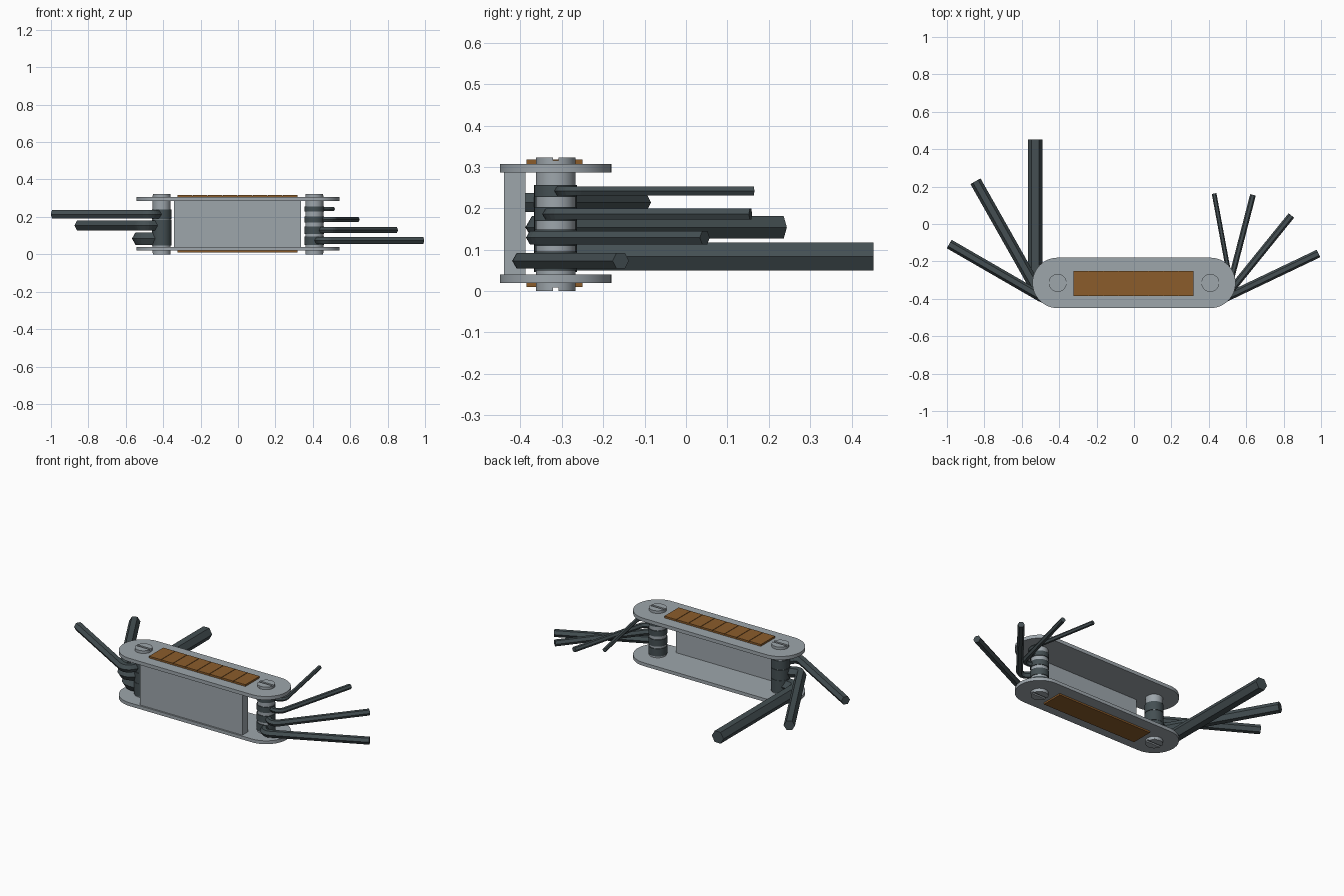
import bpy, bmesh, math
from mathutils import Vector

if "Cube" in bpy.data.objects:
    bpy.data.objects.remove(bpy.data.objects["Cube"])


def material(name, rgb):
    m = bpy.data.materials.new(name)
    m.diffuse_color = (*rgb, 1)
    m.use_nodes = True
    m.node_tree.nodes["Principled BSDF"].inputs["Base Color"].default_value = m.diffuse_color
    return m


STEEL = material("brushed_steel", (0.34, 0.38, 0.41))
DARK = material("dark_steel", (0.058, 0.078, 0.085))
WOOD = material("brown_inlay", (0.26, 0.108, 0.024))

CY = -0.315          # centre line of the handle
PIN_X = 0.408
PIN_R = 0.048


def finish(name, bm, mat, smooth=False):
    bmesh.ops.recalc_face_normals(bm, faces=bm.faces)
    me = bpy.data.meshes.new(name)
    bm.to_mesh(me)
    bm.free()
    ob = bpy.data.objects.new(name, me)
    bpy.context.collection.objects.link(ob)
    me.materials.append(mat)
    if smooth:
        bpy.ops.object.select_all(action='DESELECT')
        ob.select_set(True)
        bpy.context.view_layer.objects.active = ob
        bpy.ops.object.shade_smooth_by_angle(angle=math.radians(30))
    return ob


def add_prism(bm, outline, z0, z1):
    """Extrude a flat outline from z0 to z1."""
    low = [bm.verts.new((x, y, z0)) for x, y in outline]
    high = [bm.verts.new((x, y, z1)) for x, y in outline]
    bm.faces.new(low)
    bm.faces.new(high)
    n = len(low)
    for i in range(n):
        j = (i + 1) % n
        bm.faces.new((low[i], low[j], high[j], high[i]))


def rect(x0, x1, y0, y1):
    return [(x0, y0), (x1, y0), (x1, y1), (x0, y1)]


def arc(cx, cy, r, a0, a1, n):
    return [(cx + r * math.cos(math.radians(a0 + (a1 - a0) * i / n)),
             cy + r * math.sin(math.radians(a0 + (a1 - a0) * i / n))) for i in range(n + 1)]


# Side plates with rounded ends
plate = arc(PIN_X, CY, 0.135, -90, 90, 24) + arc(-PIN_X, CY, 0.135, 90, 270, 24)
for name, z0, z1 in (("bottom_plate", 0.02, 0.04), ("top_plate", 0.286, 0.307)):
    bm = bmesh.new()
    add_prism(bm, plate, z0, z1)
    finish(name, bm, STEEL, True)

# Web joining the plates along the front
bm = bmesh.new()
add_prism(bm, rect(-0.343, 0.337, -0.44, -0.388), 0.04, 0.286)
finish("front_web", bm, STEEL)

# Inlays: plain underneath, scored into eight panels on top
bm = bmesh.new()
add_prism(bm, rect(-0.323, 0.319, -0.385, -0.25), 0.01, 0.02)
finish("bottom_inlay", bm, WOOD)
bm = bmesh.new()
add_prism(bm, rect(-0.323, 0.319, -0.385, -0.25), 0.307, 0.313)
step = 0.642 / 8
for i in range(8):
    x0 = -0.323 + i * step
    add_prism(bm, rect(x0 + (0.0015 if i else 0), x0 + step - (0.0015 if i < 7 else 0),
                       -0.385, -0.25), 0.313, 0.318)
finish("top_inlay", bm, WOOD)

# Pivot pins with slotted heads at both ends
for side, x in (("left", -PIN_X), ("right", PIN_X)):
    bm = bmesh.new()
    add_prism(bm, arc(x, CY, PIN_R, 0, 360, 32)[:-1], 0.008, 0.315)
    for z0, z1 in ((0.0, 0.008), (0.315, 0.323)):
        add_prism(bm, arc(x, CY, PIN_R, 8, 172, 16), z0, z1)
        add_prism(bm, arc(x, CY, PIN_R, 188, 352, 16), z0, z1)
    finish(side + "_pivot_pin", bm, STEEL, True)


def hex_key(name, pin_x, side, tip, angle, offset, z, r):
    """Bent hexagonal rod: short leg from the pin, rounded bend, long arm to the tip."""
    a = math.radians(angle)
    d = Vector((math.cos(a), math.sin(a)))
    out = Vector((d.y, -d.x)) * side
    pin = Vector((pin_x, CY))
    corner = pin + out * offset
    length = (Vector(tip) - corner).dot(d)
    bend = max(0.04, r * 1.25)
    path = [(pin + out * 0.02, out)]
    centre = corner - out * bend + d * bend
    for i in range(7):
        t = math.pi / 2 * i / 6
        path.append((centre + (out * math.sin(t) - d * math.cos(t)) * bend,
                     out * math.cos(t) + d * math.sin(t)))
    path.append((corner + d * length, d))
    bm = bmesh.new()
    rings = []
    for p, tangent in path:
        n = Vector((-tangent.y, tangent.x))
        ring = []
        for k in range(6):
            c, s = math.cos(k * math.pi / 3) * r, math.sin(k * math.pi / 3) * r
            ring.append(bm.verts.new((p.x + n.x * c, p.y + n.y * c, z + s)))
        rings.append(ring)
    for r0, r1 in zip(rings, rings[1:]):
        for k in range(6):
            m = (k + 1) % 6
            bm.faces.new((r0[k], r0[m], r1[m], r1[k]))
    bm.faces.new(rings[0])
    bm.faces.new(rings[-1])
    finish(name, bm, DARK)
    # Collar around the pin
    bm = bmesh.new()
    h = r * 0.9 + 0.003
    add_prism(bm, arc(pin_x, CY, 0.052, 0, 360, 32)[:-1], z - h, z + h)
    finish(name + "_collar", bm, DARK, True)


# Fanned keys: tip, direction, offset from pin, height, radius
hex_key("left_key_large", -PIN_X, -1, (-0.528, 0.453), 90, 0.12, 0.084, 0.039)
hex_key("left_key_medium", -PIN_X, -1, (-0.845, 0.23), 119.5, 0.115, 0.154, 0.031)
hex_key("left_key_small", -PIN_X, -1, (-0.985, -0.102), 150, 0.11, 0.214, 0.026)
hex_key("right_key_1", PIN_X, 1, (0.985, -0.155), 25.5, 0.107, 0.073, 0.022)
hex_key("right_key_2", PIN_X, 1, (0.838, 0.048), 51, 0.11, 0.129, 0.019)
hex_key("right_key_3", PIN_X, 1, (0.636, 0.156), 75.5, 0.103, 0.186, 0.0155)
hex_key("right_key_4", PIN_X, 1, (0.428, 0.163), 100.5, 0.107, 0.242, 0.0125)
